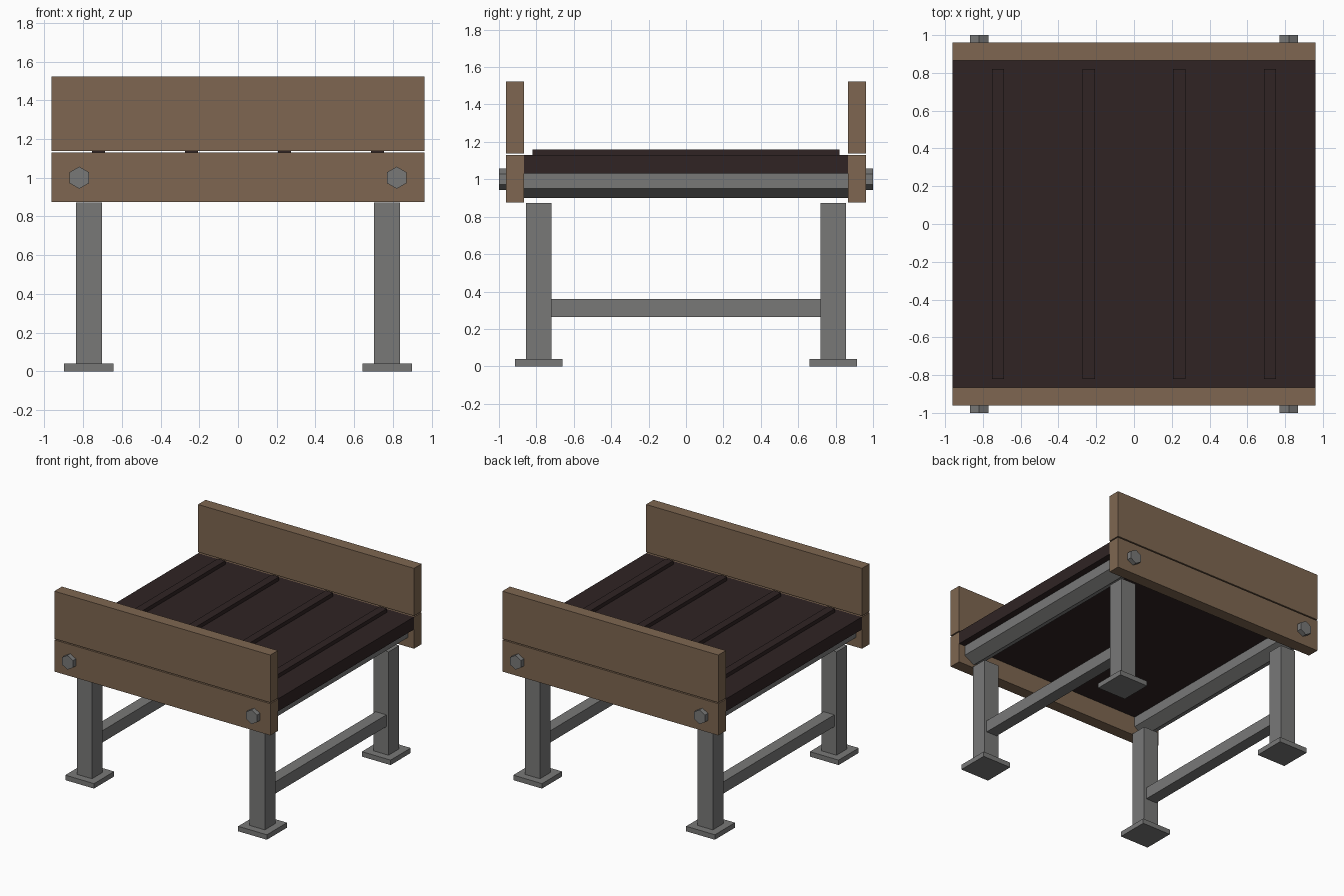
import bpy, bmesh, math
from mathutils import Matrix

if "Cube" in bpy.data.objects:
    bpy.data.objects.remove(bpy.data.objects["Cube"])


def material(name, rgb):
    m = bpy.data.materials.new(name)
    m.diffuse_color = (*rgb, 1.0)
    m.use_nodes = True
    m.node_tree.nodes["Principled BSDF"].inputs["Base Color"].default_value = m.diffuse_color
    return m


WOOD = material("brown wood", (0.209, 0.134, 0.082))
METAL = material("grey metal", (0.19, 0.19, 0.187))
RUBBER = material("dark rubber", (0.029, 0.0175, 0.0175))


def finish(bm, name, mat):
    me = bpy.data.meshes.new(name)
    bm.to_mesh(me)
    bm.free()
    me.materials.append(mat)
    ob = bpy.data.objects.new(name, me)
    bpy.context.collection.objects.link(ob)
    return ob


def box(name, x, y, z, mat):
    """Box from (min, max) ranges on each axis."""
    bm = bmesh.new()
    bmesh.ops.create_cube(bm, size=1)
    for v in bm.verts:
        v.co = [r[0] if c < 0 else r[1] for c, r in zip(v.co, (x, y, z))]
    return finish(bm, name, mat)


def hex_rod(name, x, z, y0, y1, radius, mat):
    """Six-sided rod along y with a corner pointing up."""
    bm = bmesh.new()
    bmesh.ops.create_cone(bm, cap_ends=True, segments=6, radius1=radius,
                          radius2=radius, depth=abs(y1 - y0))
    rot = Matrix.Rotation(math.radians(90), 4, 'X')
    bmesh.ops.transform(bm, matrix=Matrix.Translation((x, (y0 + y1) / 2, z)) @ rot,
                        verts=bm.verts)
    # make sure a corner points straight up
    if max(v.co.z for v in bm.verts) - z < radius * 0.95:
        bmesh.ops.rotate(bm, cent=(x, 0, z), verts=bm.verts,
                         matrix=Matrix.Rotation(math.radians(30), 3, 'Y'))
    return finish(bm, name, mat)


def centred(c, size):
    return (c - size / 2, c + size / 2)


# belt slab with raised cleats
box("belt", (-0.96, 0.96), (-0.866, 0.866), (1.03, 1.13), RUBBER)
for i in range(4):
    box("belt_cleat", centred(-0.72 + 0.48 * i, 0.066), (-0.82, 0.82), (1.12, 1.16), RUBBER)

for sy, side in ((-1, "front"), (1, "back")):
    # two side boards with a narrow gap between them
    y = sorted((sy * 0.866, sy * 0.962))
    box(side + "_lower_board", (-0.962, 0.962), y, (0.875, 1.13), WOOD)
    box(side + "_upper_board", (-0.962, 0.962), y, (1.139, 1.522), WOOD)
    for sx in (-1, 1):
        # bolts, legs and feet
        hex_rod(side + "_bolt", sx * 0.82, 1.0, sy * 0.95, sy * 1.0, 0.057, METAL)
        box(side + "_leg", centred(sx * 0.77, 0.135), centred(sy * 0.787, 0.135), (0, 0.872), METAL)
        box(side + "_foot", centred(sx * 0.77, 0.256), centred(sy * 0.787, 0.256), (0, 0.04), METAL)

# rollers and stretchers on each side
for sx in (-1, 1):
    hex_rod("roller", sx * 0.82, 1.0, -0.866, 0.866, 0.1, METAL)
    box("stretcher", centred(sx * 0.77, 0.095), (-0.73, 0.73), (0.265, 0.36), METAL)
